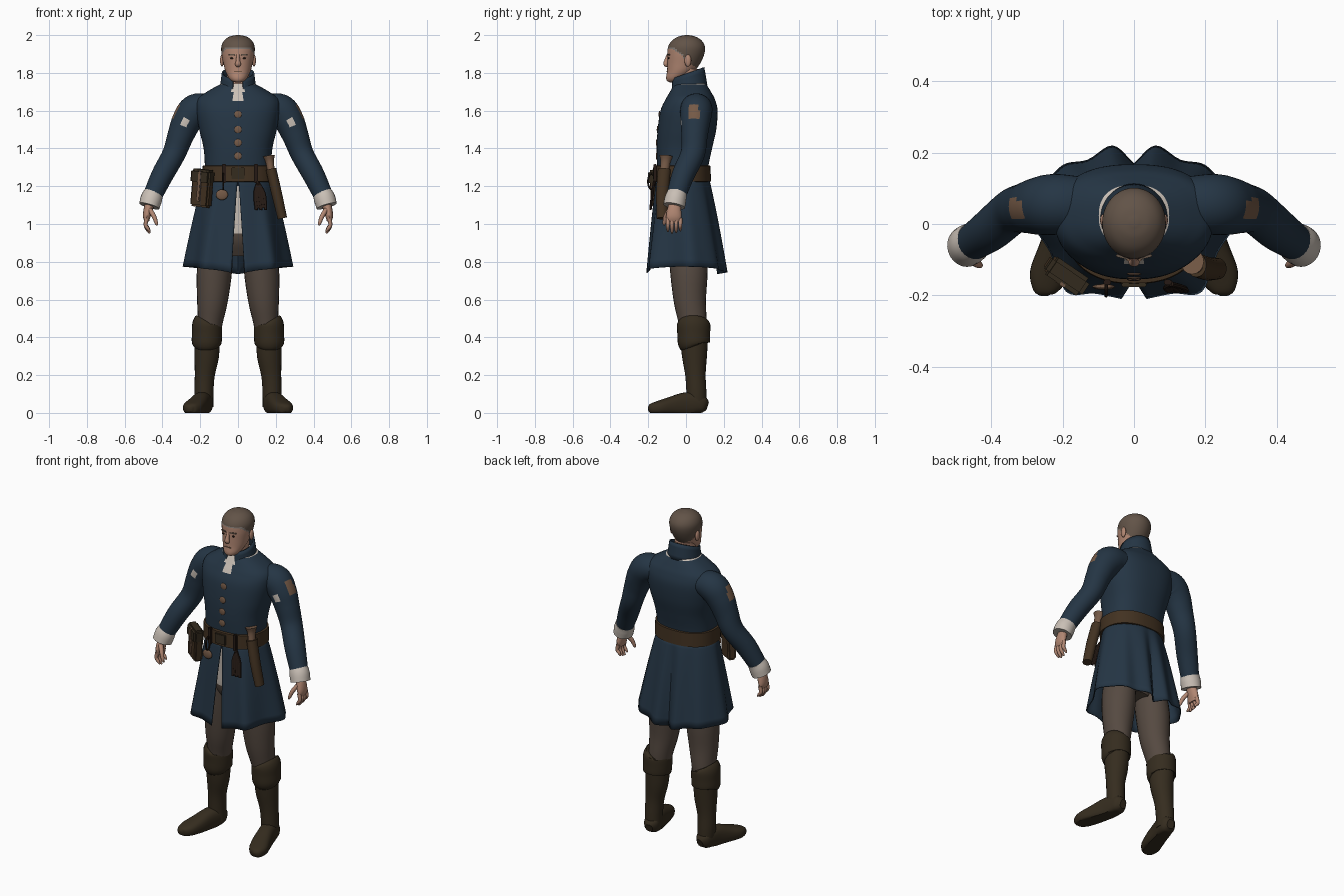
import bpy, bmesh
from math import sin, cos, pi, atan2, copysign
from mathutils import Vector, Matrix

cube = bpy.data.objects.get("Cube")
if cube:
    bpy.data.objects.remove(cube)


def material(name, *rgb):
    linear = [(c / 255) ** 2.2 for c in rgb] + [1]
    mat = bpy.data.materials.new(name)
    mat.use_nodes = True
    mat.diffuse_color = linear
    shader = next(n for n in mat.node_tree.nodes if n.type == 'BSDF_PRINCIPLED')
    shader.inputs["Base Color"].default_value = linear
    shader.inputs["Roughness"].default_value = 0.8
    return mat


COAT = material("navy cloth", 41, 56, 70)
LINEN = material("off white linen", 200, 190, 180)
SKIN = material("skin", 176, 134, 114)
HAIR = material("brown hair", 98, 84, 73)
TEMPLE = material("grey hair", 132, 124, 118)
HOSE = material("trouser cloth", 86, 75, 67)
BOOT = material("boot leather", 56, 48, 36)
BELT = material("belt leather", 68, 53, 38)
PATCH = material("worn patch", 116, 90, 72)
DARK = material("dark brown", 42, 32, 27)


def finish(name, bm, mats, rule=None, angle=40):
    bmesh.ops.recalc_face_normals(bm, faces=bm.faces)
    if rule:
        for face in bm.faces:
            face.material_index = rule(face.calc_center_median())
    mesh = bpy.data.meshes.new(name)
    bm.to_mesh(mesh)
    bm.free()
    obj = bpy.data.objects.new(name, mesh)
    bpy.context.collection.objects.link(obj)
    for mat in mats:
        mesh.materials.append(mat)
    bpy.ops.object.select_all(action='DESELECT')
    obj.select_set(True)
    bpy.context.view_layer.objects.active = obj
    bpy.ops.object.shade_smooth_by_angle(angle=angle * pi / 180)
    return obj


def resample(points, steps):
    """Smooth curve through tuples of any length."""
    pts = [Vector(p) for p in points]
    pts = [pts[0] * 2 - pts[1]] + pts + [pts[-1] * 2 - pts[-2]]
    out = []
    for a, b, c, d in zip(pts, pts[1:], pts[2:], pts[3:]):
        for i in range(steps):
            t = i / steps
            out.append((b * 2 + (c - a) * t + (a * 2 - b * 5 + c * 4 - d) * t * t
                        + (b * 3 - a - c * 3 + d) * t ** 3) / 2)
    return out + [pts[-2]]


def bridge(bm, rows, closed):
    for low, high in zip(rows, rows[1:]):
        n = len(low)
        for i in range(n if closed else n - 1):
            j = (i + 1) % n
            bm.faces.new((low[i], low[j], high[j], high[i]))


def tube(name, rings, mats, side=1, axis=None, ref=(0, 1, 0), sides=24,
         power=2, steps=4, caps=True, rule=None, floor=-1):
    """Loft of rings (x, y, z, radius across, radius along ref)."""
    rings = resample(rings, steps)
    bm, rows = bmesh.new(), []
    for k, ring in enumerate(rings):
        ahead, behind = rings[min(k + 1, len(rings) - 1)], rings[max(k - 1, 0)]
        t = Vector(axis) if axis else Vector((ahead - behind)[:3]).normalized()
        u = t.cross(Vector(ref)).normalized()
        v = u.cross(t)
        row = []
        for i in range(sides):
            a = 2 * pi * i / sides
            p, q = [copysign(abs(w) ** (2 / power), w) for w in (cos(a), sin(a))]
            co = Vector(ring[:3]) + u * p * ring[3] + v * q * ring[4]
            row.append(bm.verts.new((co.x * side, co.y, max(co.z, floor))))
        rows.append(row)
    bridge(bm, rows, True)
    if caps:
        bm.faces.new(rows[0])
        bm.faces.new(rows[-1])
    return finish(name, bm, mats, rule)


def box(name, loc, size, mat, turn=0, tilt=0):
    bm = bmesh.new()
    bmesh.ops.create_cube(bm, size=1)
    spin = Matrix.Rotation(turn, 4, 'Z') @ Matrix.Rotation(tilt, 4, 'Y')
    bm.transform(Matrix.Translation(loc) @ spin @ Matrix.Diagonal((*size, 1)))
    bmesh.ops.bevel(bm, geom=bm.edges[:], offset=min(size) * 0.2, segments=2, affect='EDGES')
    return finish(name, bm, [mat])


def blob(name, loc, size, mat):
    bm = bmesh.new()
    bmesh.ops.create_uvsphere(bm, u_segments=16, v_segments=10, radius=1)
    bm.transform(Matrix.Translation(loc) @ Matrix.Diagonal((*size, 1)))
    return finish(name, bm, [mat])


def depth(front, back):
    return (front + back) / 2, (back - front) / 2


def stack(name, table, mats, **options):
    """Upright loft from rows of (z, front, back, half width)."""
    rings = []
    for z, front, back, width in table:
        mid, half = depth(front, back)
        rings.append((0, mid, z, width, half))
    return tube(name, rings, mats, axis=(0, 0, 1), **options)


# Head, with hair coloured above a sloping hairline
def hairline(c):
    over = c.z - 1.925 + max(0, c.y + 0.065) * 0.85
    return 0 if over < 0 else 2 if over < 0.01 and c.y < 0.02 else 1


stack("head", [(1.75, -.085, -.05, .012), (1.757, -.10, -.03, .033), (1.775, -.105, 0, .05),
               (1.81, -.10, .045, .067), (1.85, -.099, .075, .077), (1.9, -.098, .097, .087),
               (1.94, -.094, .10, .088), (1.972, -.073, .082, .073), (1.992, -.04, .05, .045),
               (2, -.005, .015, .01)],
      [SKIN, HAIR, TEMPLE], sides=48, steps=6, rule=hairline)
stack("neck", [(1.68, -.05, .07, .065), (1.74, -.05, .065, .058), (1.82, -.05, .07, .058)], [SKIN])
tube("nose", [(0, -.092, 1.9, .008, .008), (0, -.103, 1.865, .011, .012),
              (0, -.107, 1.845, .016, .012), (0, -.096, 1.836, .01, .006)], [SKIN], sides=12)
box("mouth", (0, -.1005, 1.807), (.042, .006, .006), PATCH)
for s in (1, -1):
    blob("eye", (s * .031, -.091, 1.878), (.012, .004, .005), DARK)
    box("eyebrow", (s * .033, -.092, 1.897), (.036, .008, .008), HAIR, turn=s * .25)
    blob("ear", (s * .085, .01, 1.865), (.01, .018, .032), SKIN)


# Coat body, with the shirt showing in the open neck
def neckline(c):
    return int(c.z > 1.737 or (c.y < 0 and abs(c.x) < (c.z - 1.6) * .3))


stack("coat_body", [(1.2, -.15, .115, .172), (1.3, -.152, .118, .175), (1.4, -.155, .138, .182),
                    (1.5, -.15, .16, .205), (1.6, -.135, .167, .222), (1.66, -.108, .153, .215),
                    (1.7, -.085, .132, .165), (1.745, -.06, .105, .085)],
      [COAT, LINEN], sides=72, power=2.4, steps=6, rule=neckline)

# Standing collar, open at the front
bm, rows = bmesh.new(), []
for k in range(5):
    t, row = k / 4, []
    for i in range(41):
        a = .3 + (2 * pi - .6) * i / 40
        back = (1 - cos(a)) / 2
        z = (1 - t) * (1.675 + .06 * back) + t * (1.77 + .06 * back)
        x, y = (.098 - .012 * t) * sin(a), .015 - .004 * t - (.098 - .012 * t) * cos(a)
        row.append(bm.verts.new((x, y, z)))
    rows.append(row)
bridge(bm, rows, False)
finish("collar", bm, [COAT]).modifiers.new("thickness", 'SOLIDIFY').thickness = .008

# Coat skirt, split at the front and pleated at the back
HEM = [(.035, -.21), (.11, -.195), (.19, -.19), (.235, -.08), (.293, .02), (.255, .1),
       (.2, .165), (.13, .18), (.06, .22), (0, .17)]
half = [Vector(p) for p in resample(HEM, 5)]
outline = [(p, 1) for p in half] + [(p, -1) for p in reversed(half[:-1])]
mid, reach = depth(-.155, .122)
bm, rows = bmesh.new(), []
for k in range(13):
    t, row = k / 12, []
    for p, s in outline:
        a = atan2(p.x, mid - p.y)
        top_a = max(0, a - .18) * pi / (pi - .18)
        top = Vector((.178 * sin(top_a), mid - reach * cos(top_a)))
        flat = top.lerp(p, t ** .85)
        low = .735 + .04 * sin(a)
        row.append(bm.verts.new((flat.x * s, flat.y, 1.25 + (low - 1.25) * t)))
    rows.append(row)
bridge(bm, rows, False)
finish("coat_skirt", bm, [COAT]).modifiers.new("thickness", 'SOLIDIFY').thickness = .006

# Hips under the skirt, with the shirt tail above the trousers
stack("hips", [(.83, -.06, .08, .09), (.92, -.11, .10, .15), (1.05, -.12, .10, .155),
               (1.22, -.13, .1, .155)],
      [HOSE, LINEN], rule=lambda c: int(c.z > .95))


def sleeve_wear(c):
    x = abs(c.x)
    if x > .29 and .01 < c.y < .07 and 1.55 < c.z < 1.635:
        return 1
    return 2 if c.y < .01 and .26 < x < .3 and 1.52 < c.z < 1.56 else 0


for s, label in ((1, "left_"), (-1, "right_")):
    # Sleeve and linen cuff
    tube(label + "sleeve", [(.13, .055, 1.62, .065, .075), (.22, .055, 1.605, .085, .085),
                            (.268, .05, 1.55, .08, .08), (.303, .045, 1.47, .07, .07),
                            (.34, .035, 1.37, .061, .064), (.4, -.015, 1.26, .058, .06),
                            (.457, -.055, 1.14, .05, .05)],
         [COAT, PATCH, LINEN], side=s, sides=40, steps=6, rule=sleeve_wear)
    tube(label + "cuff", [(.446, -.045, 1.165, .051, .052), (.458, -.055, 1.135, .057, .057),
                          (.47, -.063, 1.095, .055, .058)], [LINEN], side=s)
    # Hand with curled fingers
    tube(label + "palm", [(.463, -.06, 1.12, .024, .028), (.475, -.062, 1.08, .024, .036),
                          (.483, -.064, 1.04, .02, .041), (.483, -.064, 1.012, .012, .036)],
         [SKIN], side=s, sides=16)
    for i in range(4):
        y = -.096 + i * .022
        tip = .948 + abs(i - 1.3) * .009
        tube(label + "finger", [(.483, y, 1.03, .011, .011), (.489, y, .995, .0105, .0105),
                                (.477, y, tip + .016, .009, .009), (.466, y, tip, .004, .004)],
             [SKIN], side=s, sides=10)
    tube(label + "thumb", [(.466, -.085, 1.075, .013, .015), (.445, -.106, 1.04, .012, .013),
                           (.432, -.115, 1.005, .009, .009), (.428, -.116, .993, .004, .004)],
         [SKIN], side=s, sides=12)
    # Leg and boot
    tube(label + "leg", [(.105, .005, .93, .08, .1), (.124, .015, .76, .093, .1),
                         (.135, .02, .6, .082, .086), (.147, .035, .48, .066, .074),
                         (.158, .04, .38, .06, .062)], [HOSE], side=s)
    tube(label + "boot_shaft", [(.178, .057, .03, .047, .052), (.18, .055, .11, .05, .053),
                                (.176, .05, .2, .053, .054), (.166, .045, .3, .065, .066),
                                (.164, .042, .4, .068, .075)], [BOOT], side=s)
    tube(label + "boot_cuff", [(.166, .045, .355, .064, .068), (.166, .042, .368, .078, .084),
                               (.164, .041, .42, .08, .087), (.164, .04, .47, .078, .088),
                               (.16, .04, .482, .066, .076)], [BOOT], side=s)
    tube(label + "boot_foot", [(.173, .112, .035, .022, .025), (.176, .09, .042, .042, .045),
                               (.182, .05, .05, .048, .058), (.197, -.01, .045, .048, .062),
                               (.217, -.08, .035, .053, .05), (.24, -.145, .027, .053, .036),
                               (.252, -.185, .022, .034, .026), (.254, -.2, .02, .012, .012)],
         [BOOT], side=s, ref=(0, 0, 1), power=2.6, floor=0)

# Belt and buckle
stack("belt", [(1.222, -.15, .115, .172), (1.225, -.168, .132, .19), (1.308, -.166, .13, .187),
               (1.311, -.15, .115, .172)], [BELT], sides=48, power=2.3, steps=1)
for x in (-.075, .095):
    box("belt_loop", (x, -.163, 1.268), (.022, .016, .1), DARK)
box("buckle", (0, -.17, 1.268), (.07, .012, .06), BOOT)

# Worn patches where the buttons were
for z, y in ((1.58, -.14), (1.5, -.15), (1.43, -.154), (1.36, -.155)):
    blob("coat_fastening", (0, y, z), (.02, .005, .02), PATCH)
blob("skirt_patch", (-.085, -.176, 1.155), (.032, .008, .028), PATCH)

# Belt pouch on the right hip
box("pouch", (-.19, -.142, 1.185), (.115, .05, .19), BELT, turn=-.6, tilt=.1)
box("pouch_flap", (-.188, -.146, 1.25), (.125, .06, .08), BOOT, turn=-.6, tilt=.1)
box("pouch_strap", (-.206, -.165, 1.2), (.02, .012, .16), PATCH, turn=-.6, tilt=.1)

# Sheath and handle on the left hip
tube("sheath", [(.175, -.115, 1.29, .028, .034), (.205, -.125, 1.16, .028, .033),
                (.235, -.125, 1.03, .025, .03)], [BELT], sides=16)
tube("sheath_handle", [(.175, -.115, 1.28, .02, .024), (.168, -.108, 1.33, .022, .026),
                       (.163, -.105, 1.36, .033, .036)], [PATCH], sides=16)

# Ring and tassel hung from the belt
tube("belt_ring", [(-.078, -.183 + .018 * cos(a * pi / 8), 1.225 + .04 * sin(a * pi / 8), .005, .005)
                   for a in range(17)], [DARK], ref=(1, 0, 0), sides=8, steps=1, caps=False)
for i in range(5):
    x = .09 + i * .012
    tube("tassel_strand", [(.105, -.168, 1.225, .007, .007), (x, -.178, 1.16, .009, .007),
                           (x + .008, -.188, 1.075 + .01 * (i % 2), .009, .006)],
         [DARK], sides=8)
